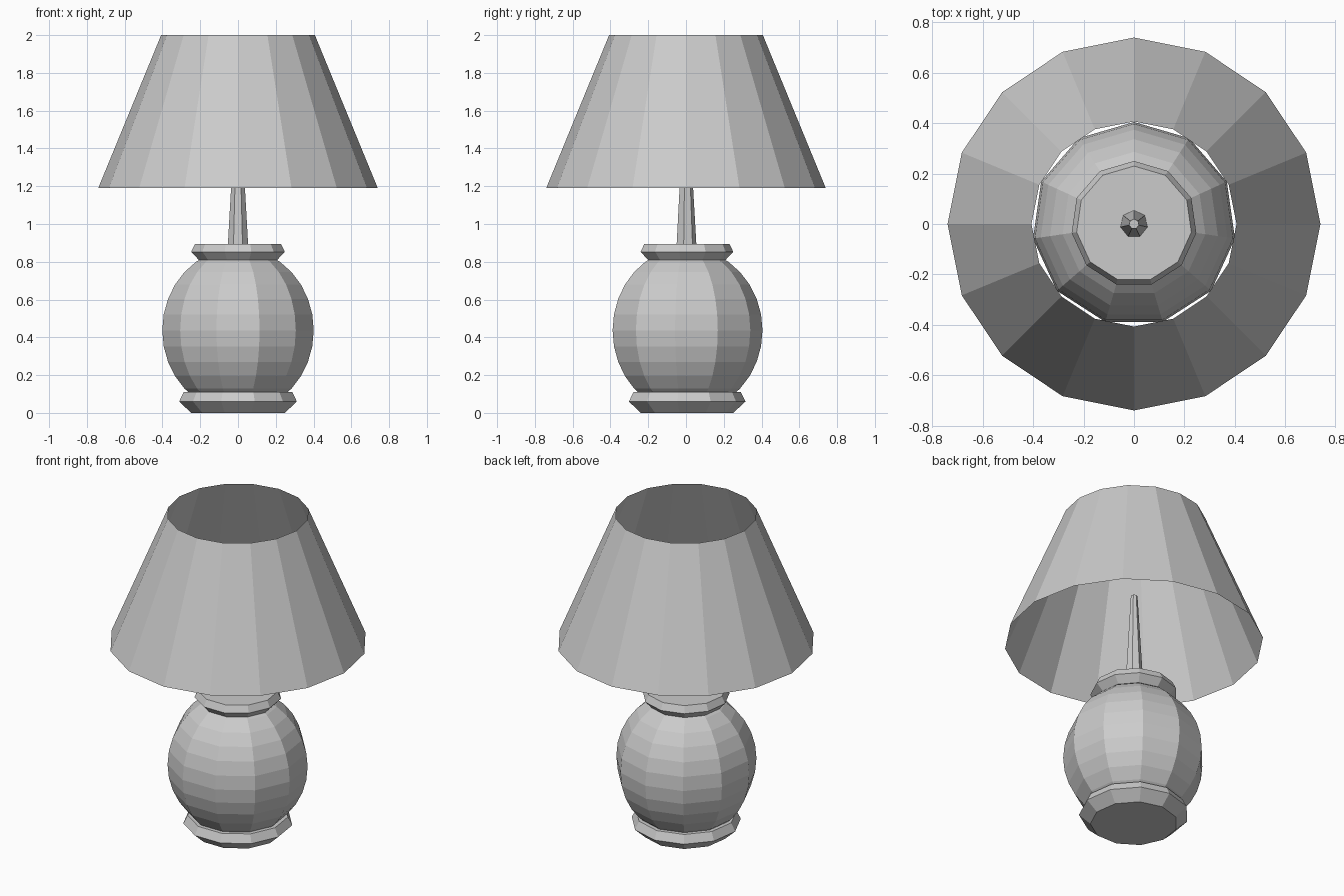
import bpy, bmesh, math

if "Cube" in bpy.data.objects:
    bpy.data.objects.remove(bpy.data.objects["Cube"])


def lathe(name, profile, sides, cap=True):
    """Spin (radius, z) points round the z axis, first corner facing +y."""
    bm = bmesh.new()
    rings = []
    for r, z in profile:
        angles = [math.pi / 2 + 2 * math.pi * i / sides for i in range(sides)]
        rings.append([bm.verts.new((r * math.cos(a), r * math.sin(a), z)) for a in angles])
    for low, high in zip(rings, rings[1:]):
        for i in range(sides):
            j = (i + 1) % sides
            bm.faces.new((low[i], low[j], high[j], high[i]))
    if cap:
        bm.faces.new(rings[0][::-1])
        bm.faces.new(rings[-1])
    mesh = bpy.data.meshes.new(name)
    bm.to_mesh(mesh)
    bm.free()
    obj = bpy.data.objects.new(name, mesh)
    bpy.context.collection.objects.link(obj)
    return obj


# Foot ring
lathe("base", [(0.25, 0), (0.315, 0.06), (0.29, 0.11)], 11)

# Rounded body: ellipsoid bands, its ends hidden in the foot and collar
step = math.radians(11.25)
body = [(0.405 * math.cos(k * step), 0.437 + 0.436 * math.sin(k * step))
        for k in range(-6, 7)]
lathe("body", body, 11)

# Collar on top of the body
lathe("collar", [(0.21, 0.81), (0.25, 0.853), (0.23, 0.895)], 11)

# Tapered stem
lathe("stem", [(0.055, 0.89), (0.02, 1.5)], 7)

# Open lampshade
lathe("shade", [(0.74, 1.19), (0.407, 2.0)], 16, cap=False)
